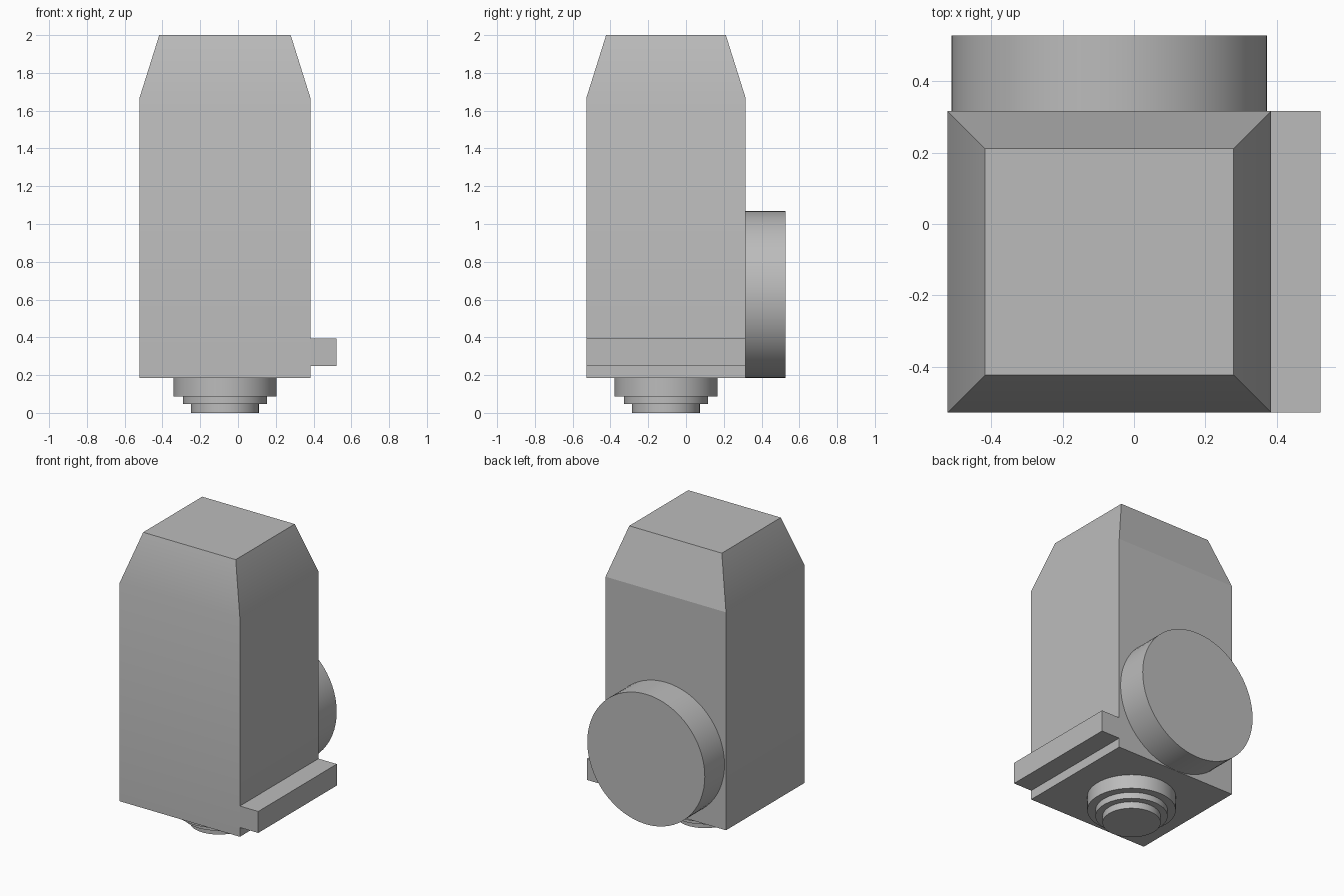
import bpy, bmesh, math
from mathutils import Matrix

cube = bpy.data.objects.get("Cube")
if cube:
    bpy.data.objects.remove(cube, do_unlink=True)

grey = bpy.data.materials.new("plain_grey")
grey.use_nodes = True
colour = (0.5, 0.5, 0.5, 1)
grey.diffuse_color = colour
grey.node_tree.nodes["Principled BSDF"].inputs["Base Color"].default_value = colour

# Shared body extents
X0, X1, Y0, Y1 = -0.522, 0.384, -0.528, 0.316
BASE, SHOULDER, TOP = 0.184, 1.666, 2.0
CX, CY = (X0 + X1) / 2, (Y0 + Y1) / 2


def finish(name, bm, sharp_rule=None):
    bmesh.ops.recalc_face_normals(bm, faces=bm.faces)
    mesh = bpy.data.meshes.new(name)
    bm.to_mesh(mesh)
    bm.free()
    mesh.materials.append(grey)
    obj = bpy.data.objects.new(name, mesh)
    bpy.context.collection.objects.link(obj)
    bpy.ops.object.select_all(action='DESELECT')
    obj.select_set(True)
    bpy.context.view_layer.objects.active = obj
    bpy.ops.object.shade_smooth_by_angle(angle=math.radians(30))
    if sharp_rule:
        for edge in mesh.edges:
            if all(sharp_rule(mesh.vertices[i].co) for i in edge.vertices):
                edge.use_edge_sharp = True
    return obj


def box(bm, x0, x1, y0, y1, z0, z1):
    centre = Matrix.Translation(((x0 + x1) / 2, (y0 + y1) / 2, (z0 + z1) / 2))
    size = Matrix.Diagonal((x1 - x0, y1 - y0, z1 - z0, 1))
    bmesh.ops.create_cube(bm, size=1, matrix=centre @ size)


def disc(name, radius, depth, centre, tilt=0):
    bm = bmesh.new()
    bmesh.ops.create_cone(bm, cap_ends=True, segments=64, radius1=radius,
                          radius2=radius, depth=depth,
                          matrix=Matrix.Translation(centre) @ Matrix.Rotation(tilt, 4, 'X'))
    return finish(name, bm)


# Main housing: box with its top extruded into a tapered cap
bm = bmesh.new()
box(bm, X0, X1, Y0, Y1, BASE, SHOULDER)
top = max(bm.faces, key=lambda f: f.calc_center_median().z)
cap = bmesh.ops.extrude_face_region(bm, geom=[top])
bmesh.ops.delete(bm, geom=[top], context='FACES_ONLY')
for v in (g for g in cap["geom"] if isinstance(g, bmesh.types.BMVert)):
    v.co.x += 0.105 if v.co.x < CX else -0.105
    v.co.y += 0.105 if v.co.y < CY else -0.105
    v.co.z = TOP
finish("housing", bm, lambda co: co.y > Y1 - 0.01 and abs(co.z - SHOULDER) < 0.01)

# Side rail
bm = bmesh.new()
box(bm, X1, 0.522, Y0, Y1, 0.247, 0.393)
finish("side_rail", bm)

# Round drum on the back
disc("back_drum", 0.442, 0.528 - Y1, (CX, (0.528 + Y1) / 2, 0.627), math.pi / 2)

# Stepped spigot underneath
for name, radius, low, high in (("spigot_upper", 0.273, 0.088, BASE),
                                ("spigot_middle", 0.222, 0.046, 0.088),
                                ("spigot_tip", 0.179, 0, 0.046)):
    disc(name, radius, high - low, (CX, CY, (low + high) / 2))
